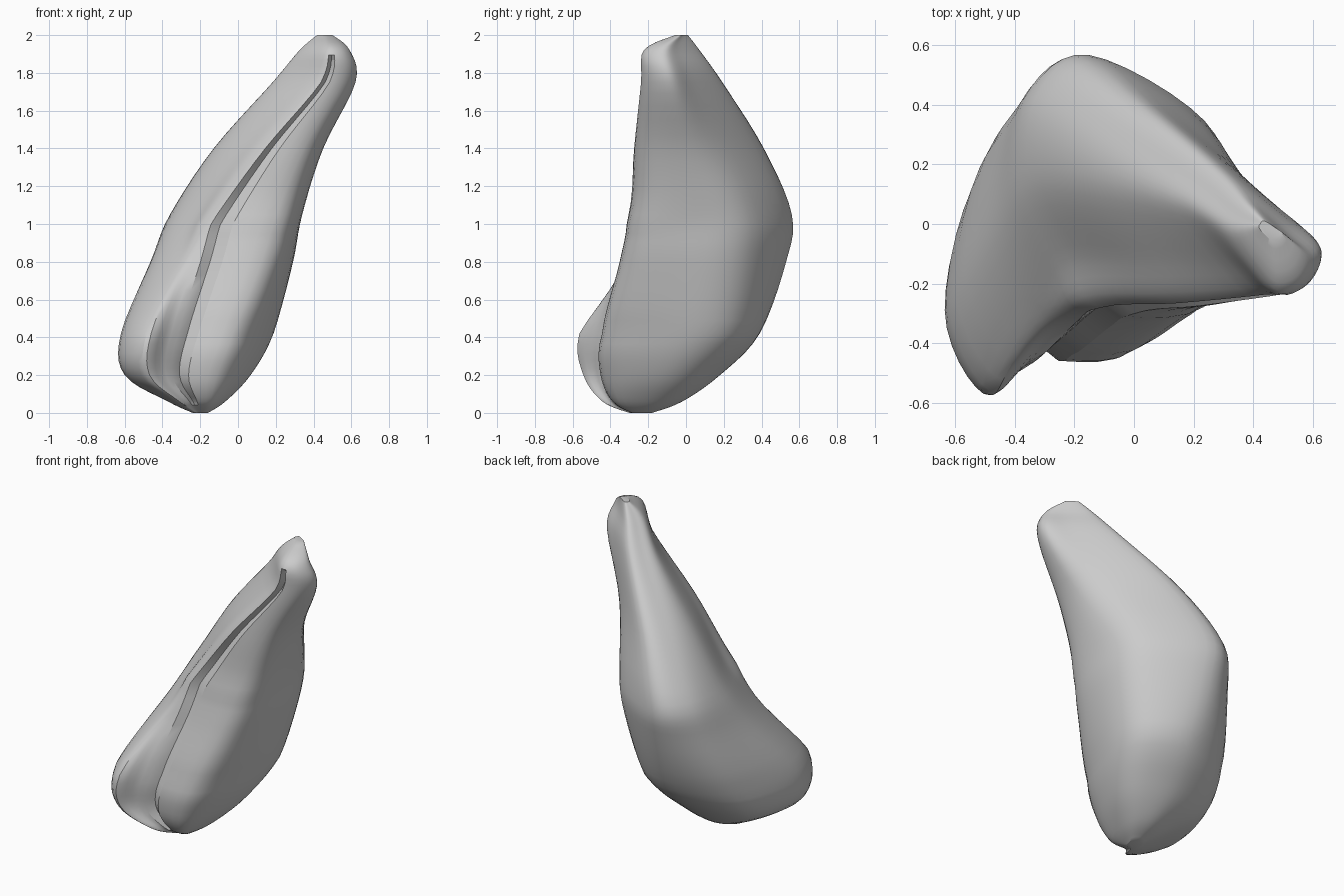
import bpy, bmesh, math
from mathutils import Vector

if "Cube" in bpy.data.objects:
    bpy.data.objects.remove(bpy.data.objects["Cube"])

# Leaning outline: height, left x, right x, front y, back y
OUTLINE = [
    (0.00, -.24, -.16, -.30, -.18),
    (0.06, -.37, -.07, -.44, -.02),
    (0.20, -.60, .06, -.54, .18),
    (0.42, -.62, .18, -.56, .39),
    (0.80, -.46, .29, -.38, .53),
    (1.05, -.35, .34, -.29, .56),
    (1.40, -.12, .45, -.28, .41),
    (1.75, .19, .62, -.25, .19),
    (1.92, .33, .59, -.23, .07),
    (2.00, .42, .50, -.06, .01),
]
# Section shapes inside that outline (0 to 1): left, front-left, groove,
# front-right, right, back-right, back, back-left
LOW = [(0, .32), (.17, 0), (.38, .12), (.8, .16), (1, .57), (.94, .86), (.59, 1), (.16, .82)]
MID = [(0, .5), (.18, .2), (.33, .01), (.87, .02), (1, .4), (.87, .74), (.31, 1), (.03, .84)]
HIGH = [(0, .66), (.29, .28), (.58, .03), (.88, .12), (1, .4), (.72, .65), (.22, 1), (.04, .86)]
AROUND, ALONG, GROOVE = 6, 5, 2


def spline(a, b, c, d, t):
    return 0.5 * (2 * b + (c - a) * t + (2 * a - 5 * b + 4 * c - d) * t * t
                  + (3 * b - a - 3 * c + d) * t ** 3)


def smooth_path(pts, steps, closed=False):
    n = len(pts)
    at = (lambda i: pts[i % n]) if closed else (lambda i: pts[min(max(i, 0), n - 1)])
    out = [spline(at(i - 1), at(i), at(i + 1), at(i + 2), k / steps)
           for i in range(n if closed else n - 1) for k in range(steps)]
    return out if closed else out + [pts[-1]]


def section(z):
    if z < 1:
        a, b, t = LOW, MID, (z - 0.42) / 0.6
    else:
        a, b, t = MID, HIGH, (z - 1.0) / 0.75
    t = min(max(t, 0), 1)
    pts = [Vector(p).lerp(Vector(q), t) for p, q in zip(a, b)]
    return smooth_path(pts, AROUND, closed=True)


# Loft the changing section along the outline
bm = bmesh.new()
grid = []
for z, left, right, front, back in smooth_path([Vector(r) for r in OUTLINE], ALONG):
    z = min(max(z, 0), 2)
    ring = [Vector((left + (right - left) * p.x, front + (back - front) * p.y, z))
            for p in section(z)]
    # narrow seam pressed into the front
    if 0.05 < z < 1.87:
        ring[GROOVE * AROUND + 1].y += 0.04
    grid.append([bm.verts.new(v) for v in ring])

count = len(grid[0])
for r, s in zip(grid, grid[1:]):
    for j in range(count):
        n = (j + 1) % count
        bm.faces.new((r[j], r[n], s[n], s[j]))
bm.faces.new(grid[0][::-1])
bm.faces.new(grid[-1])
bmesh.ops.recalc_face_normals(bm, faces=bm.faces)

mesh = bpy.data.meshes.new("lobed_body")
bm.to_mesh(mesh)
bm.free()
body = bpy.data.objects.new("lobed_body", mesh)
bpy.context.collection.objects.link(body)
bpy.context.view_layer.objects.active = body
body.select_set(True)
bpy.ops.object.shade_smooth_by_angle(angle=math.radians(30))
